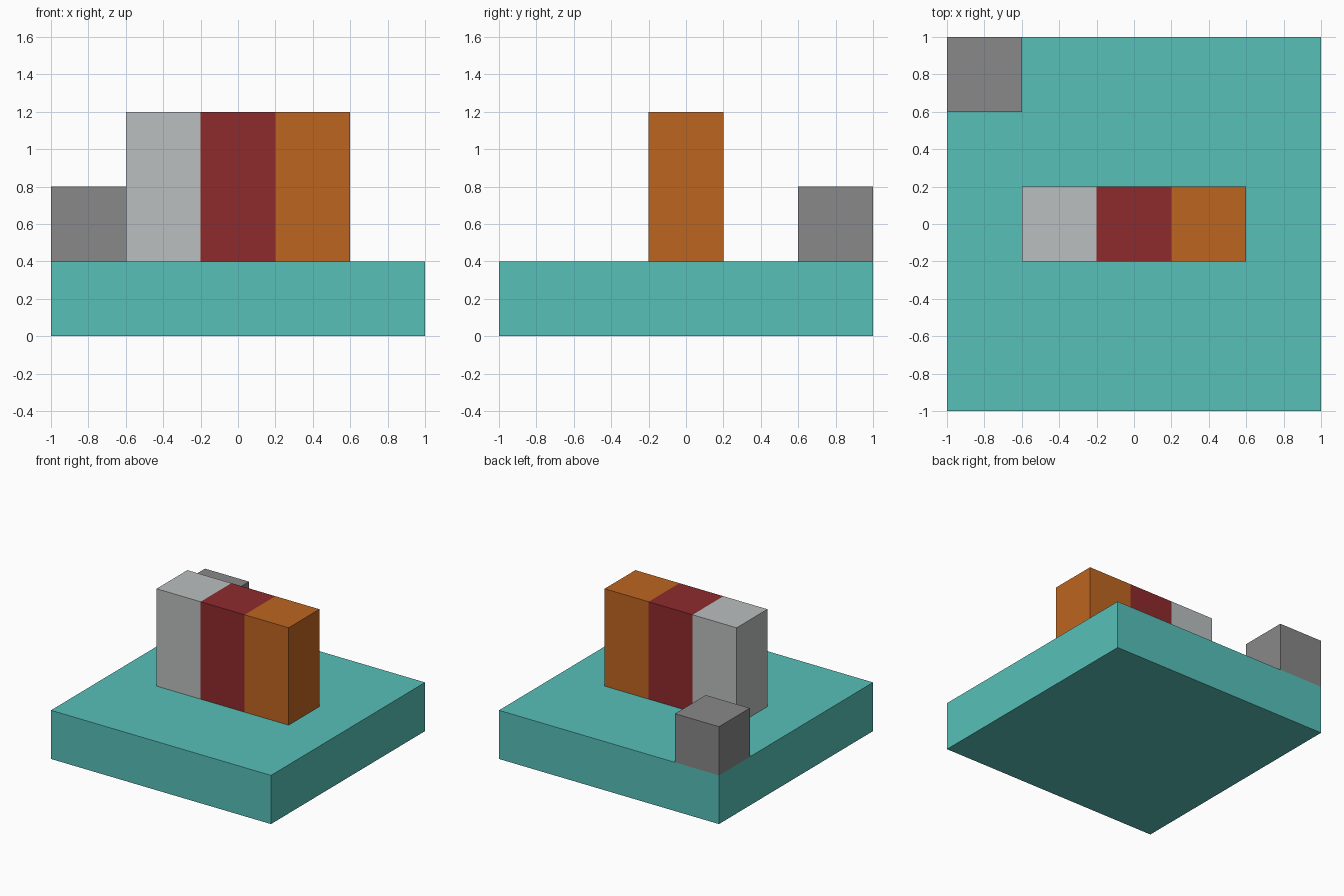
import bpy
import bmesh
from mathutils import Matrix, Vector

default = bpy.data.objects.get("Cube")
if default:
    bpy.data.objects.remove(default, do_unlink=True)


def material(name, rgb):
    mat = bpy.data.materials.new(name)
    mat.use_nodes = True
    color = (*rgb, 1)
    mat.diffuse_color = color
    bsdf = next(n for n in mat.node_tree.nodes if n.type == "BSDF_PRINCIPLED")
    bsdf.inputs["Base Color"].default_value = color
    return mat


teal = material("teal", (0.095, 0.527, 0.485))
grey = material("mid grey", (0.246, 0.246, 0.246))
silver = material("light grey", (0.497, 0.521, 0.521))
red = material("dark red", (0.275, 0.024, 0.026))
orange = material("orange", (0.515, 0.130, 0.015))


def block(name, low, high, bands, cuts=()):
    """Box between two corners, cut across x; each band takes its own material."""
    low, high = Vector(low), Vector(high)
    bm = bmesh.new()
    size = Matrix.Diagonal((*(high - low), 1))
    bmesh.ops.create_cube(bm, size=1, matrix=Matrix.Translation((low + high) / 2) @ size)
    for x in cuts:
        bmesh.ops.bisect_plane(bm, geom=bm.verts[:] + bm.edges[:] + bm.faces[:],
                               plane_co=(x, 0, 0), plane_no=(1, 0, 0))
    for face in bm.faces:
        center = face.calc_center_median()
        face.material_index = sum(center.x > x for x in cuts)
    mesh = bpy.data.meshes.new(name)
    bm.to_mesh(mesh)
    bm.free()
    for mat in bands:
        mesh.materials.append(mat)
    obj = bpy.data.objects.new(name, mesh)
    bpy.context.collection.objects.link(obj)
    return obj


# Broad square slab
block("base", (-1, -1, 0), (1, 1, 0.4), [teal])

# Upright wall of three coloured columns
block("striped_wall", (-0.6, -0.2, 0.4), (0.6, 0.2, 1.2),
      [silver, red, orange], cuts=(-0.2, 0.2))

# Small cube on the back corner
block("corner_cube", (-1, 0.6, 0.4), (-0.6, 1, 0.8), [grey])
